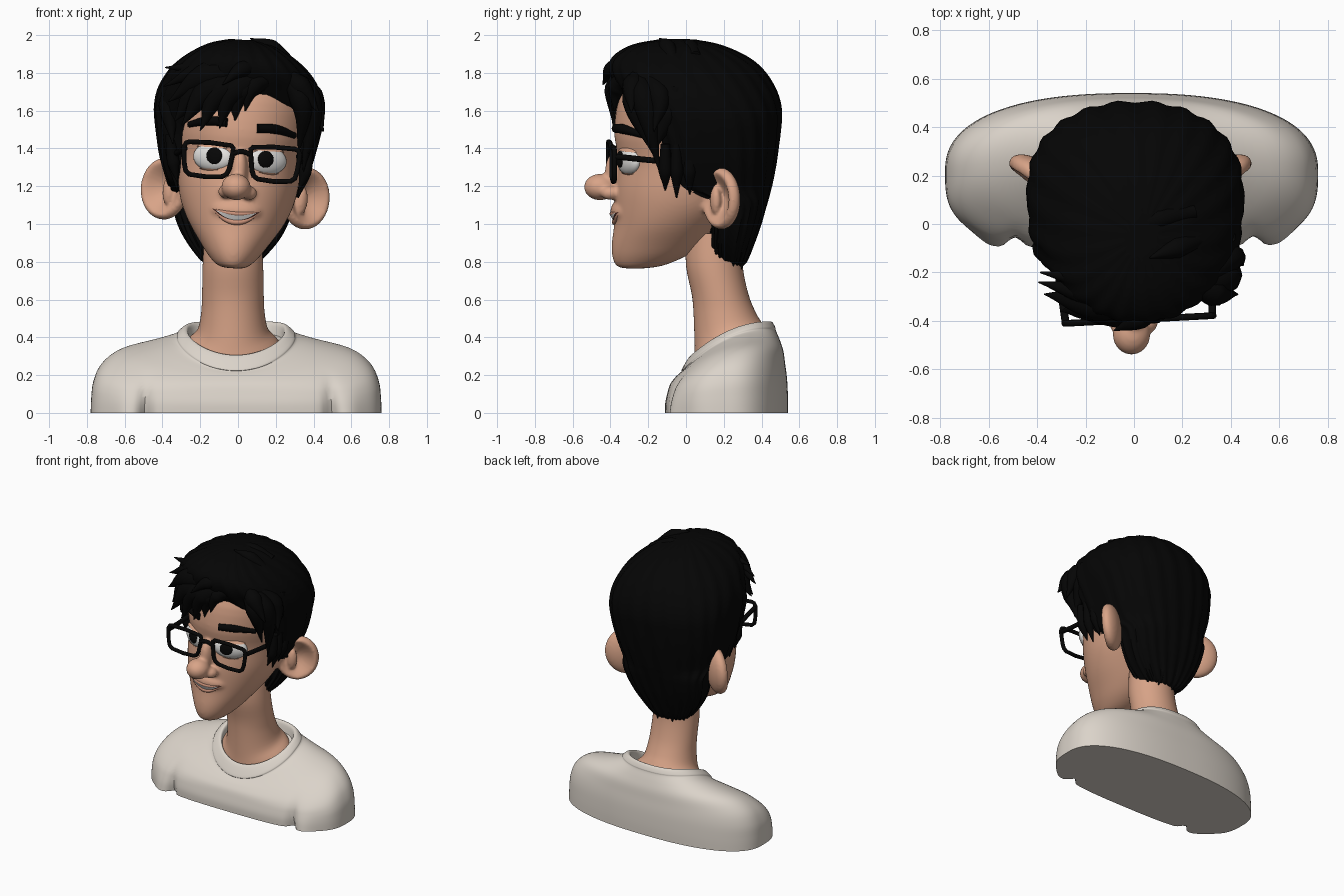
import bpy, bmesh, math
from mathutils import Matrix, Vector
from mathutils.bvhtree import BVHTree

cube = bpy.data.objects.get("Cube")
if cube:
    bpy.data.objects.remove(cube, do_unlink=True)


def material(name, *rgb):
    mat = bpy.data.materials.new(name)
    mat.use_nodes = True
    mat.diffuse_color = (*rgb, 1)
    mat.node_tree.nodes["Principled BSDF"].inputs["Base Color"].default_value = (*rgb, 1)
    return mat


SKIN = material("skin", .69, .37, .245)
LIP = material("lip", .6, .29, .195)
HAIR = material("black hair", .0015, .0015, .0015)
FRAME = material("black plastic", .002, .002, .002)
SHIRT = material("cream cloth", .71, .655, .59)
WHITE = material("eye and tooth white", .78, .77, .75)
DARK = material("mouth dark", .06, .02, .015)

# The head leans to one side; head parts are built upright and share this transform
PIVOT = Vector((0, 0, 1.2))
HEAD = Matrix.Translation(PIVOT) @ Matrix.Rotation(math.radians(4), 4, 'Y') @ Matrix.Translation(-PIVOT)
GLASSES = HEAD @ Matrix.Translation((-.013, 0, 0)) @ Matrix.Rotation(math.radians(3), 4, 'Z')
BODY = Matrix.Identity(4)


def finish(name, bm, mat, matrix):
    bmesh.ops.recalc_face_normals(bm, faces=bm.faces)
    mesh = bpy.data.meshes.new(name)
    bm.to_mesh(mesh)
    bm.free()
    mesh.materials.append(mat)
    obj = bpy.data.objects.new(name, mesh)
    bpy.context.collection.objects.link(obj)
    obj.matrix_world = matrix
    bpy.ops.object.select_all(action='DESELECT')
    obj.select_set(True)
    bpy.context.view_layer.objects.active = obj
    bpy.ops.object.shade_smooth_by_angle(angle=math.radians(50))
    return obj


def smooth_rings(rings, steps=4):
    """Catmull-Rom interpolation between cross-sections."""
    out = []
    for i in range(len(rings) - 1):
        a, b, c, d = (rings[min(max(k, 0), len(rings) - 1)] for k in range(i - 1, i + 3))
        for s in range(steps):
            t = s / steps
            out.append([q + t / 2 * (r - p + t * (2*p - 5*q + 4*r - w + t * (3*(q - r) + w - p)))
                        for p, q, r, w in zip(a, b, c, d)])
    return out + [rings[-1]]


def loft(name, rings, mat, matrix, cx=0, front=lambda z: 2, back=2, shape=None, n=96):
    """Each ring: half width, front y, back y, then z at front, side and back."""
    rings = [list(r) if len(r) == 6 else list(r) + [r[3], r[3]] for r in rings]
    bm = bmesh.new()
    loops = []
    for rx, yf, yb, zf, zs, zb in smooth_rings(rings):
        loop = []
        for k in range(n):
            a = math.tau * k / n
            c, s = math.cos(a), math.sin(a)
            power = 2 / (front(zs) if s < 0 else back)
            u = math.copysign(abs(c) ** power, c)
            v = math.copysign(abs(s) ** power, s)
            p = Vector((cx + rx * u, (yf + yb) / 2 + (yb - yf) / 2 * v,
                        zs + (zb - zf) / 2 * v + ((zf + zb) / 2 - zs) * v * v))
            loop.append(bm.verts.new(shape(p, a) if shape else p))
        loops.append(loop)
    for lo, hi in zip(loops, loops[1:]):
        for k in range(n):
            bm.faces.new((lo[k], lo[(k + 1) % n], hi[(k + 1) % n], hi[k]))
    bm.faces.new(loops[0])
    bm.faces.new(loops[-1])
    return finish(name, bm, mat, matrix)


def ball(name, loc, radii, mat, turn=0, keep=None, dish=0):
    bm = bmesh.new()
    bmesh.ops.create_uvsphere(bm, u_segments=40, v_segments=28, radius=1)
    if keep:
        bmesh.ops.delete(bm, geom=[v for v in bm.verts if not keep(v.co)], context='VERTS')
    for v in bm.verts:
        r = math.hypot(v.co.x, v.co.z)
        if dish and v.co.y < 0 and r < .85:
            v.co.y += dish * math.cos(r / .85 * math.pi / 2)
    bm.transform(Matrix.Translation(loc) @ Matrix.Rotation(turn, 4, 'Z') @ Matrix.Diagonal((*radii, 1)))
    return finish(name, bm, mat, HEAD)


def tube(name, points, radii, mat, cyclic=False, matrix=HEAD):
    curve = bpy.data.curves.new(name, 'CURVE')
    curve.dimensions = '3D'
    curve.bevel_depth = 1
    curve.bevel_resolution = 3
    curve.resolution_u = 8
    curve.use_fill_caps = True
    spline = curve.splines.new('BEZIER')
    spline.bezier_points.add(len(points) - 1)
    spline.use_cyclic_u = cyclic
    for bp, p, r in zip(spline.bezier_points, points, radii):
        bp.co, bp.radius = p, r
        bp.handle_left_type = bp.handle_right_type = 'VECTOR' if cyclic else 'AUTO'
    curve.materials.append(mat)
    obj = bpy.data.objects.new(name, curve)
    bpy.context.collection.objects.link(obj)
    obj.matrix_world = matrix
    return obj


# Shirt with armpit folds and a raised collar
def armpit(p, a):
    if math.sin(a) < 0 and p.z < .24:
        fade = (1 - p.z / .24) ** 1.5
        p.y += fade * .05 * math.exp(-((abs(p.x) - .49) / .03) ** 2)
        p.y -= fade * .03 * math.exp(-((abs(p.x) - .59) / .07) ** 2)
    return p


loft("shirt", [(.77, -.11, .54, 0), (.767, -.11, .54, .05, .08, .08), (.755, -.1, .535, .1, .17, .18),
               (.71, -.085, .525, .15, .26, .26), (.61, -.06, .515, .185, .33, .33),
               (.43, -.04, .495, .205, .37, .39), (.325, -.022, .475, .22, .392, .438),
               (.31, -.022, .473, .232, .41, .452), (.275, .02, .455, .3, .44, .482),
               (.255, .04, .435, .298, .43, .475), (.25, .05, .42, .25, .37, .42)],
     SHIRT, BODY, cx=-.01, front=lambda z: min(3.1, max(2, 3.1 - 6 * (z - .2))), back=2.4, shape=armpit, n=160)

# Neck
loft("neck", [(.27, .04, .44, .22, .33, .4), (.235, .045, .425, .3, .385, .44), (.187, .045, .4, .38, .44, .48),
              (.168, .04, .37, .53), (.163, .03, .33, .63), (.16, 0, .3, .78), (.15, 0, .3, .95)],
     SKIN, BODY, cx=-.027)

# Head: skull, nose, chin and ears fused into one skin
head = loft("head", [(.04, -.33, -.22, .765), (.085, -.37, -.12, .78), (.135, -.39, 0, .83), (.185, -.392, .1, .9),
                     (.25, -.38, .2, 1), (.295, -.378, .3, 1.1), (.317, -.375, .35, 1.2),
                     (.33, -.36, .4, 1.35), (.35, -.38, .44, 1.5), (.34, -.34, .42, 1.7),
                     (.22, -.2, .3, 1.85), (.05, 0, .1, 1.9)], SKIN, HEAD)
parts = [ball("nose_tip", (-.01, -.455, 1.195), (.078, .085, .07), SKIN),
         ball("nose_bridge", (0, -.37, 1.27), (.045, .06, .12), SKIN),
         ball("muzzle", (0, -.3, 1.07), (.15, .1, .075), SKIN)]
for side in (-1, 1):
    parts.append(ball("nostril", (side * .063, -.4, 1.168), (.04, .052, .037), SKIN))
    parts.append(ball("ear", (side * .375 - .012, .185, 1.16), (.148, .07, .165), SKIN, side * .62, dish=1.4))
    parts.append(ball("ear_fold", (side * .355 - .012, .155, 1.15), (.035, .025, .075), SKIN, side * .62))
bpy.ops.object.select_all(action='DESELECT')
for part in parts + [head]:
    part.select_set(True)
bpy.context.view_layer.objects.active = head
bpy.ops.object.join()
remesh = head.modifiers.new("fuse", 'REMESH')
remesh.mode, remesh.voxel_size, remesh.use_smooth_shade = 'VOXEL', .01, True
soften = head.modifiers.new("soften", 'SMOOTH')
soften.factor, soften.iterations = .5, 8
for name in ("fuse", "soften"):
    bpy.ops.object.modifier_apply(modifier=name)
bpy.ops.object.shade_smooth()
skin_bm = bmesh.new()
skin_bm.from_mesh(head.data)
skin_tree = BVHTree.FromBMesh(skin_bm)
skin_bm.free()


def on_face(x, z, lift=0):
    hit = skin_tree.ray_cast(Vector((x, -1, z)), Vector((0, 1, 0)))[0]
    return Vector((x, (hit.y if hit else -.3) - lift, z))


# Eyes, lids and brows
for side, label in ((-1, "right"), (1, "left")):
    centre, size, turn = on_face(side * .142, 1.345, -.02), Vector((.115, .045, .075)), side * .45
    ball(label + "_eye", centre, size, WHITE, turn)
    ball(label + "_upper_lid", centre, size * 1.09, SKIN, turn, keep=lambda c: c.z > .58)
    ball(label + "_lower_lid", centre, size * 1.07, SKIN, turn, keep=lambda c: c.z < -.74)
    gaze = Matrix.Rotation(turn, 3, 'Z') @ Vector((-side * .025, -.039, .007))
    ball(label + "_pupil", centre + gaze, (.044, .014, .044), FRAME, turn * .8)
    lift = .02 if side < 0 else 0
    tube(label + "_brow", [on_face(side * x, z + lift, .004) for x, z in ((.08, 1.512), (.17, 1.515), (.28, 1.488))],
         (.024, .026, .016), HAIR)


# Smiling mouth
def band(name, half, top, bottom, mat, lift):
    bm = bmesh.new()
    columns = []
    for i in range(25):
        u = i / 12 - 1
        columns.append([bm.verts.new(on_face(u * half, low + rise * u * u, lift)) for low, rise in (bottom, top)])
    for a, b in zip(columns, columns[1:]):
        bm.faces.new((a[0], b[0], b[1], a[1]))
    finish(name, bm, mat, HEAD)


def lip(name, low, rise, thick):
    spots = [u / 4 for u in range(-4, 5)]
    tube(name, [on_face(u * .125, low + rise * u * u, -.002) for u in spots],
         [thick * (1.1 - u * u) for u in spots], LIP)


band("mouth", .128, (1.049, .025), (1.016, .058), DARK, .004)
band("teeth", .108, (1.048, .018), (1.02, .046), WHITE, .007)
lip("upper_lip", 1.054, .02, .01)
lip("lower_lip", 1.009, .064, .014)

# Glasses
for side, label in ((-1, "right"), (1, "left")):
    rim = [(.06, 1.412), (.17, 1.42), (.28, 1.417), (.298, 1.41), (.308, 1.388), (.3, 1.3), (.29, 1.262),
           (.268, 1.245), (.18, 1.238), (.095, 1.245), (.072, 1.26), (.06, 1.29), (.047, 1.375), (.047, 1.4)]
    tube(label + "_rim", [(side * x, -.395, z) for x, z in rim], [.0135] * len(rim), FRAME, True, GLASSES)
    tube(label + "_temple", [(side * .303, -.395, 1.38), (side * .32, -.2, 1.36), (side * .345, .05, 1.34)],
         [.016] * 3, FRAME, matrix=GLASSES)
tube("bridge", [(-.05, -.395, 1.37), (0, -.4, 1.385), (.05, -.395, 1.37)], [.014] * 3, FRAME, matrix=GLASSES)


# Hair mass with shallow strand ridges
def strands(p, a):
    wave = .006 * math.sin(22 * a + 5 * p.z)
    return p + Vector((math.cos(a) * wave, math.sin(a) * wave, 0))


loft("hair", [(.1, .17, .29, .775), (.15, .15, .32, .8), (.235, .13, .36, .9), (.29, .13, .395, 1),
              (.325, .12, .43, 1.12), (.345, -.02, .445, 1.18), (.36, -.1, .455, 1.22), (.405, -.14, .48, 1.35),
              (.435, -.18, .5, 1.5), (.446, -.25, .505, 1.6), (.43, -.34, .48, 1.7), (.375, -.4, .42, 1.8),
              (.29, -.39, .33, 1.88), (.18, -.29, .19, 1.945), (.07, -.15, .05, 1.975)],
     HAIR, HEAD, cx=-.022, front=lambda z: 4 if z < 1.5 else max(2.3, 4 - 8 * (z - 1.5)), back=2.2, shape=strands)


def lock(name, root, mid, tip, width):
    tube(name, [root, mid, tip], (width * .7, width, .003), HAIR)


# Fringe swept across from the parting
part_line = Vector((.15, -.3, 1.79))
for mid, tip, width in (((-.02, -.35, 1.7), (-.04, -.37, 1.54), .07), ((-.06, -.36, 1.7), (-.12, -.38, 1.5), .075),
                        ((-.12, -.35, 1.7), (-.22, -.38, 1.48), .08), ((-.18, -.33, 1.7), (-.32, -.36, 1.5), .085),
                        ((-.24, -.29, 1.68), (-.36, -.29, 1.52), .085), ((-.2, -.32, 1.77), (-.4, -.29, 1.62), .08),
                        ((-.2, -.29, 1.81), (-.43, -.24, 1.7), .06), ((-.24, -.23, 1.81), (-.43, -.2, 1.8), .045),
                        ((.04, -.36, 1.73), (.01, -.38, 1.6), .055)):
    lock("fringe_lock", part_line, mid, tip, width)
# Locks falling on the other side of the parting
for mid, tip, width in (((.3, -.28, 1.68), (.31, -.18, 1.4), .06), ((.34, -.22, 1.68), (.34, -.14, 1.3), .07),
                        ((.36, -.14, 1.7), (.43, -.17, 1.52), .06), ((.29, -.28, 1.75), (.4, -.29, 1.62), .06)):
    lock("side_lock", part_line + Vector((.06, .05, .01)), mid, tip, width)
# Sideburns, side layers and nape points
for side in (-1, 1):
    for y, bottom in ((-.11, 1.2), (-.05, 1.16), (.02, 1.18)):
        lock("sideburn", (side * .37 - .01, y, 1.45), (side * .35, y, 1.3), (side * .322, y, bottom), .035)
    lock("side_layer", (side * .36 - .02, -.05, 1.75), (side * .37 - .02, -.1, 1.6), (side * .36, -.18, 1.4), .06)
    for x, y in ((.06, .29), (.12, .24)):
        lock("nape_lock", (side * x - .02, y + .06, .95), (side * x - .02, y + .02, .86), (side * x, y, .76), .035)
# Tousled crown
for root, mid, tip in (((.24, -.06, 1.86), (.12, -.1, 1.945), (.01, -.14, 1.985)),
                       ((.2, .05, 1.9), (.05, .02, 1.94), (-.12, -.04, 1.93)),
                       ((.12, -.25, 1.87), (-.06, -.33, 1.87), (-.2, -.36, 1.83)),
                       ((.1, -.3, 1.83), (-.02, -.39, 1.82), (-.12, -.44, 1.73))):
    lock("crown_lock", root, mid, tip, .045)
